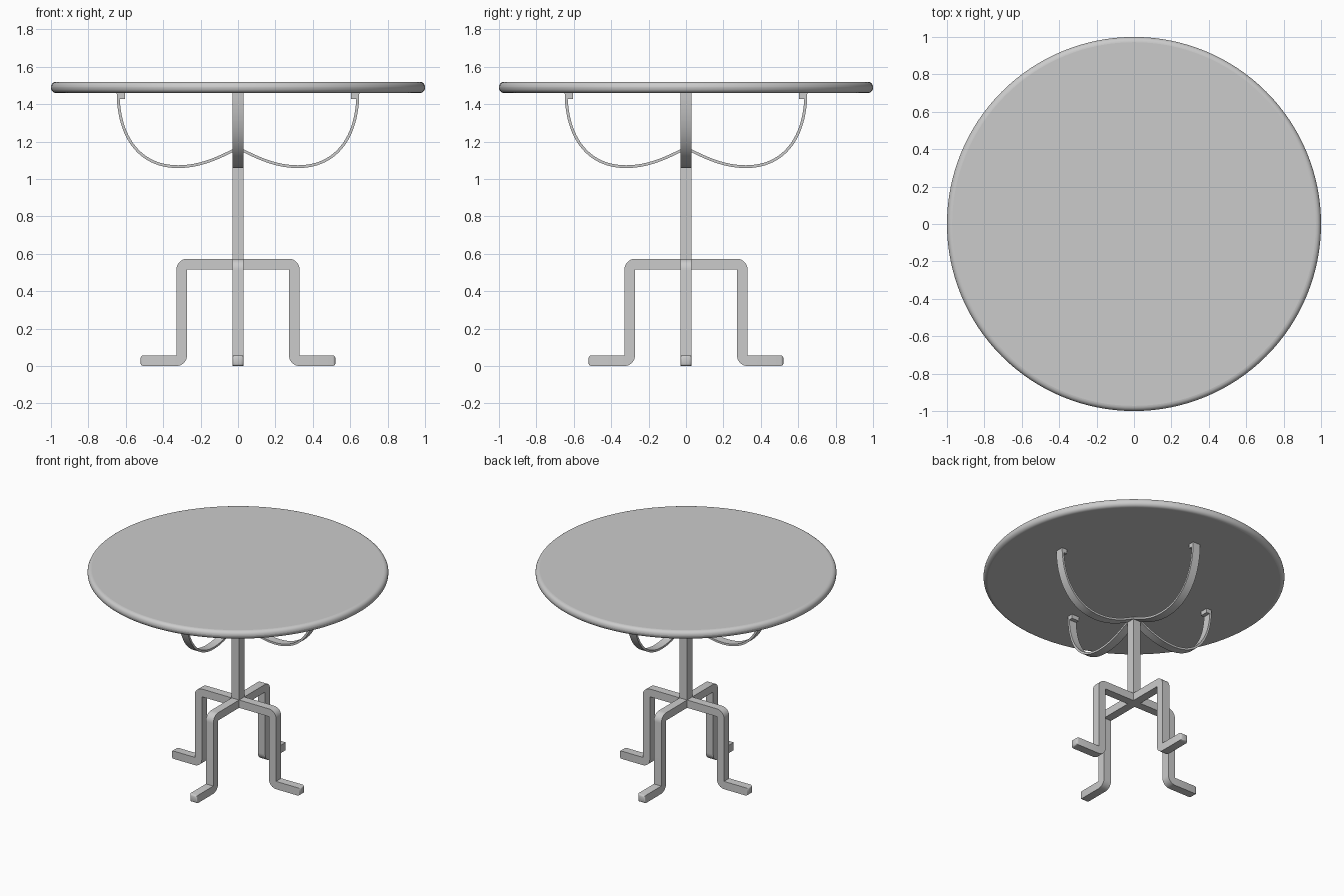
import bpy, bmesh, math
from mathutils import Vector, Matrix
from mathutils.geometry import interpolate_bezier

if "Cube" in bpy.data.objects:
    bpy.data.objects.remove(bpy.data.objects["Cube"])


def finish(name, bm, bevel=0.0, segments=3):
    bmesh.ops.recalc_face_normals(bm, faces=bm.faces)
    mesh = bpy.data.meshes.new(name)
    bm.to_mesh(mesh)
    bm.free()
    ob = bpy.data.objects.new(name, mesh)
    bpy.context.collection.objects.link(ob)
    if bevel:
        m = ob.modifiers.new("bevel", 'BEVEL')
        m.width, m.segments, m.limit_method = bevel, segments, 'ANGLE'
        m.angle_limit = math.radians(40)
    bpy.context.view_layer.objects.active = ob
    ob.select_set(True)
    bpy.ops.object.shade_smooth_by_angle(angle=math.radians(30))
    ob.select_set(False)
    return ob


def box(name, size, centre, angle=0):
    bm = bmesh.new()
    bmesh.ops.create_cube(bm, size=1)
    bm.transform(Matrix.Rotation(angle, 4, 'Z') @ Matrix.Translation(centre)
                 @ Matrix.Diagonal((*size, 1)))
    return finish(name, bm)


def bar(name, path, thick, width, angle, tip=0.0):
    """Sweep a rectangle along an x-z path, then turn it around z."""
    bm = bmesh.new()
    pts = [Vector(p) for p in path]
    rings = []

    def ring(p, n, s):
        rings.append([bm.verts.new((p.x + n.x * a * thick * s / 2, b * width * s / 2,
                                    p.y + n.y * a * thick * s / 2))
                      for a, b in ((1, 1), (1, -1), (-1, -1), (-1, 1))])

    for i, p in enumerate(pts):
        t = (pts[min(i + 1, len(pts) - 1)] - pts[max(i - 1, 0)]).normalized()
        ring(p, Vector((-t.y, t.x)), 1)
    if tip:  # softly rounded end
        for d, s in ((0.5, 0.93), (0.87, 0.75), (1.0, 0.55)):
            ring(pts[-1] + t * tip * d, Vector((-t.y, t.x)), s)
    for a, b in zip(rings, rings[1:]):
        for k in range(4):
            bm.faces.new((a[k], a[(k + 1) % 4], b[(k + 1) % 4], b[k]))
    bm.faces.new(rings[0])
    bm.faces.new(rings[-1])
    bm.transform(Matrix.Rotation(angle, 4, 'Z'))
    return finish(name, bm)


def arc(cx, cz, r, a0, a1, n=8):
    return [(cx + r * math.cos(math.radians(a0 + (a1 - a0) * i / n)),
             cz + r * math.sin(math.radians(a0 + (a1 - a0) * i / n))) for i in range(n + 1)]


# round top with a soft rim
bm = bmesh.new()
bmesh.ops.create_cone(bm, cap_ends=True, segments=128, radius1=1, radius2=1, depth=0.06,
                      matrix=Matrix.Translation((0, 0, 1.49)))
finish("table_top", bm, bevel=0.028, segments=6)

# square centre post
box("centre_post", (0.06, 0.06, 0.635), (0, 0, 0.8375))

# leg path: out, down, and out again as a foot
R = 0.029
leg_path = ([(0, 0.545)] + arc(0.301 - R, 0.545 - R, R, 90, 0)
            + arc(0.301 + R, 0.0285 + R, R, 180, 270) + [(0.505, 0.0285)])

# thin support strap: dips away from the post, then sweeps up to the top
strap_path = (interpolate_bezier(Vector((0, 1.166)), Vector((0.1, 1.115)),
                                 Vector((0.2, 1.066)), Vector((0.32, 1.066)), 16)
              + interpolate_bezier(Vector((0.32, 1.066)), Vector((0.53, 1.066)),
                                   Vector((0.641, 1.23)), Vector((0.641, 1.465)), 24)[1:])

# four legs, straps and mounting tabs
for i, side in enumerate(("right", "back", "left", "front")):
    a = i * math.pi / 2
    bar(side + "_leg", leg_path, 0.057, 0.06, a, tip=0.016)
    bar(side + "_strap", strap_path, 0.015, 0.06, a)
    box(side + "_strap_tab", (0.038, 0.06, 0.035), (0.624, 0, 1.4465), a)
